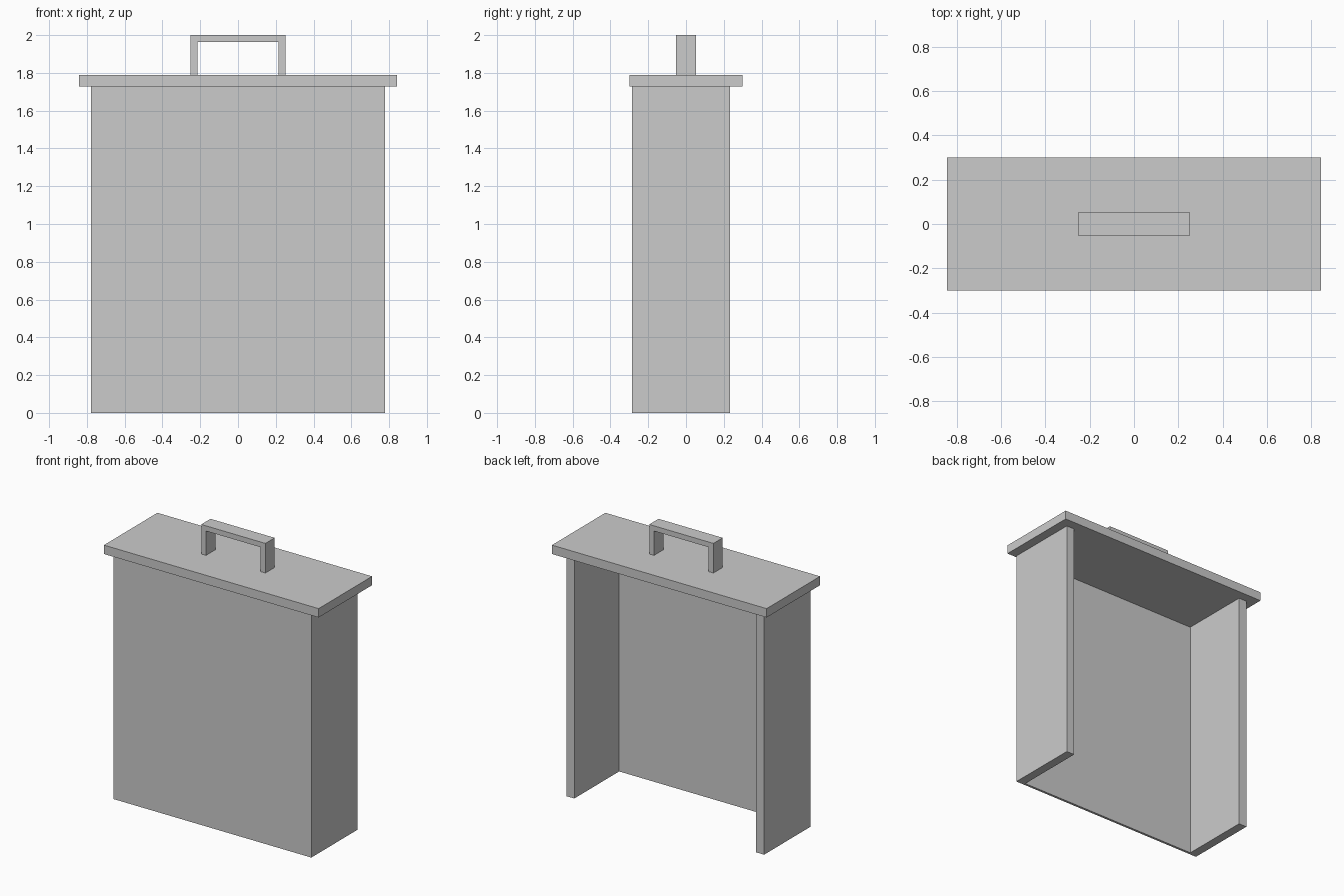
import bpy
import bmesh
from mathutils import Vector

cube = bpy.data.objects.get("Cube")
if cube:
    bpy.data.objects.remove(cube, do_unlink=True)

# Single plain grey finish
GREY = (0.6, 0.6, 0.6, 1.0)
grey = bpy.data.materials.new("plain_grey")
grey.use_nodes = True
grey.diffuse_color = GREY
grey.node_tree.nodes["Principled BSDF"].inputs["Base Color"].default_value = GREY


def finish(name, bm):
    bmesh.ops.recalc_face_normals(bm, faces=bm.faces)
    mesh = bpy.data.meshes.new(name)
    bm.to_mesh(mesh)
    bm.free()
    mesh.materials.append(grey)
    obj = bpy.data.objects.new(name, mesh)
    bpy.context.collection.objects.link(obj)
    return obj


def box(name, low, high):
    """Box between two opposite corners."""
    low, high = Vector(low), Vector(high)
    bm = bmesh.new()
    bmesh.ops.create_cube(bm, size=1)
    bmesh.ops.scale(bm, vec=high - low, verts=bm.verts)
    bmesh.ops.translate(bm, vec=(low + high) / 2, verts=bm.verts)
    return finish(name, bm)


def extrude_profile(name, points, half_depth):
    """Extrude an x-z outline along y, centred on y = 0."""
    bm = bmesh.new()
    face = bm.faces.new([bm.verts.new((x, -half_depth, z)) for x, z in points])
    result = bmesh.ops.extrude_face_region(bm, geom=[face])
    moved = [v for v in result["geom"] if isinstance(v, bmesh.types.BMVert)]
    bmesh.ops.translate(bm, vec=(0, 2 * half_depth, 0), verts=moved)
    return finish(name, bm)


# Body dimensions
half_width, front, back = 0.777, -0.287, 0.233
side_thick, front_thick = 0.063, 0.017
lid_bottom, lid_top = 1.727, 1.79
inner = half_width - side_thick

# Side panels, open at the back
for name, sign in (("left_panel", 1), ("right_panel", -1)):
    xs = sorted((sign * inner, sign * half_width))
    box(name, (xs[0], front, 0), (xs[1], back, lid_bottom))

# Thin front panel between the sides
box("front_panel", (-inner, front, 0), (inner, front + front_thick, lid_bottom))

# Overhanging lid
box("lid", (-0.843, -0.30, lid_bottom), (0.843, 0.30, lid_top))

# Bridge handle
outer, bar, top = 0.252, 0.037, 2.0
hole = outer - bar
extrude_profile("handle", [
    (-outer, lid_top), (-outer, top), (outer, top), (outer, lid_top),
    (hole, lid_top), (hole, top - bar), (-hole, top - bar), (-hole, lid_top),
], 0.052)
